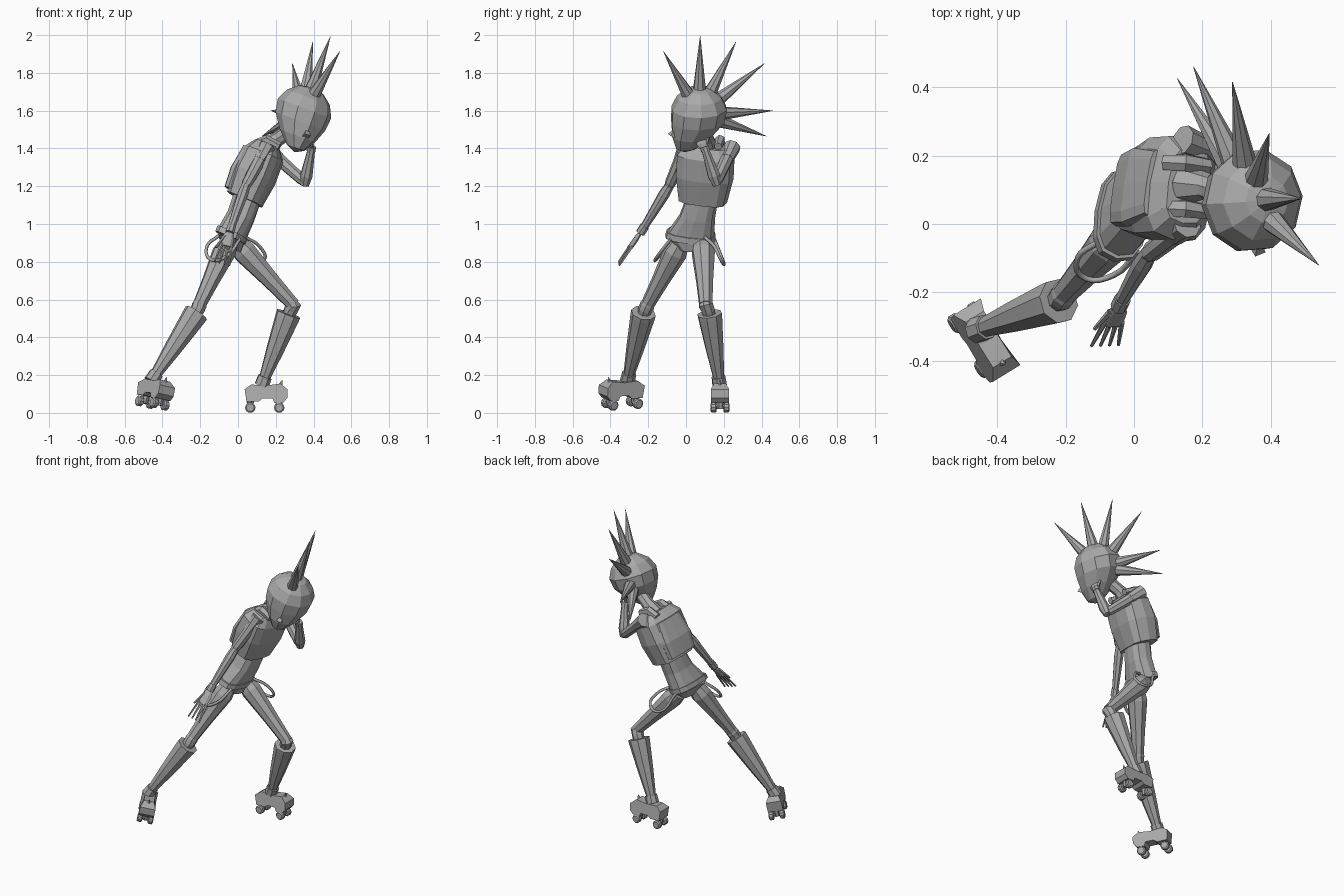
import bpy, bmesh, math
from mathutils import Vector, Matrix

if "Cube" in bpy.data.objects:
    bpy.data.objects.remove(bpy.data.objects["Cube"])

grey = bpy.data.materials.new("plain_grey")
grey.use_nodes = True
grey.diffuse_color = (0.4, 0.4, 0.4, 1)
grey.node_tree.nodes["Principled BSDF"].inputs["Base Color"].default_value = grey.diffuse_color


def finish(name, bm):
    bmesh.ops.recalc_face_normals(bm, faces=bm.faces)
    mesh = bpy.data.meshes.new(name)
    bm.to_mesh(mesh)
    bm.free()
    mesh.materials.append(grey)
    obj = bpy.data.objects.new(name, mesh)
    bpy.context.collection.objects.link(obj)
    return obj


def skin(name, rings):
    """Bridge a list of equal point rings and cap both ends."""
    bm = bmesh.new()
    rows = [[bm.verts.new(p) for p in ring] for ring in rings]
    n = len(rows[0])
    for a, b in zip(rows, rows[1:]):
        for i in range(n):
            j = (i + 1) % n
            bm.faces.new((a[i], a[j], b[j], b[i]))
    bm.faces.new(rows[0])
    bm.faces.new(rows[-1])
    return finish(name, bm)


def body(name, stations, up, forward, square=0.6):
    """Stations are (centre, half depth, half width); rings lie across the up axis."""
    up = Vector(up).normalized()
    left = up.cross(Vector(forward)).normalized()
    ahead = left.cross(up)
    rings = []
    for centre, depth, width in stations:
        ring = []
        for k in range(12):
            a = math.tau * k / 12
            c, s = math.cos(a), math.sin(a)
            c, s = [math.copysign(abs(v) ** square, v) for v in (c, s)]
            ring.append(Vector(centre) + ahead * c * depth + left * s * width)
        rings.append(ring)
    return skin(name, rings)


def limb(name, points, radii, sides=8, flat=1.0, ref=(0.3, 1, 0.1)):
    """Tapered tube through the points; flat squeezes one cross axis."""
    pts = [Vector(p) for p in points]
    rings = []
    for i, p in enumerate(pts):
        t = (pts[min(i + 1, len(pts) - 1)] - pts[max(i - 1, 0)]).normalized()
        u = t.cross(Vector(ref)).normalized()
        v = t.cross(u)
        rings.append([p + u * math.cos(a) * radii[i] + v * math.sin(a) * radii[i] * flat
                      for a in (math.tau * k / sides for k in range(sides))])
    return skin(name, rings)


def strap(name, points):
    """Thin drooping strap as a smooth curve through the points."""
    curve = bpy.data.curves.new(name, "CURVE")
    curve.dimensions = "3D"
    curve.bevel_depth = 0.009
    curve.bevel_resolution = 1
    curve.resolution_u = 4
    spline = curve.splines.new("BEZIER")
    spline.bezier_points.add(len(points) - 1)
    for bp, p in zip(spline.bezier_points, points):
        bp.co = p
        bp.handle_left_type = bp.handle_right_type = "AUTO"
    curve.materials.append(grey)
    bpy.context.collection.objects.link(bpy.data.objects.new(name, curve))


# Torso: cropped jacket, waist, belt and pelvis
LEAN, AHEAD = (0.39, 0.06, 0.92), (0.97, -0.2, -0.4)
body("jacket", [((0.035, 0.09, 1.13), 0.095, 0.13), ((0.09, 0.1, 1.26), 0.11, 0.155),
                ((0.14, 0.105, 1.37), 0.1, 0.155), ((0.16, 0.11, 1.42), 0.065, 0.11)], LEAN, AHEAD)
body("back_panel", [((-0.035, 0.1, 1.18), 0.03, 0.11), ((0.0, 0.11, 1.28), 0.032, 0.12),
                    ((0.06, 0.12, 1.4), 0.025, 0.1)], LEAN, AHEAD)
body("waist", [((-0.03, 0.028, 0.95), 0.075, 0.125), ((0.015, 0.06, 1.04), 0.073, 0.095),
               ((0.045, 0.085, 1.13), 0.075, 0.085)], LEAN, AHEAD, 0.75)
body("belt", [((-0.04, 0.022, 0.925), 0.083, 0.135), ((-0.03, 0.028, 0.955), 0.082, 0.132)],
     LEAN, AHEAD, 0.75)
body("pelvis", [((-0.025, 0.03, 0.86), 0.04, 0.06), ((-0.035, 0.025, 0.93), 0.075, 0.125)],
     (0.2, 0.0, 1), AHEAD, 0.8)
limb("neck", [(0.15, 0.115, 1.4), (0.21, 0.11, 1.45), (0.3, 0.085, 1.51)], [0.06, 0.04, 0.04])
for side, y in (("left", 0.18), ("right", 0.045)):
    limb(side + "_collar", [(0.09, y, 1.42), (0.15, y, 1.445), (0.22, y - 0.01, 1.41)],
         [0.025, 0.028, 0.022], 6)

# Head, tapering to the chin, in its own tilted frame
centre = Vector((0.34, 0.07, 1.58))
up = Vector((0.35, 0, 0.94)).normalized()
left = Vector((0.86, 0.38, -0.32)).normalized()
back = up.cross(left).normalized()
frame = Matrix((left, back, up)).transposed().to_4x4()
frame.translation = centre
bm = bmesh.new()
bmesh.ops.create_uvsphere(bm, u_segments=10, v_segments=7, radius=0.155)
for v in bm.verts:
    drop = max(0, -v.co.z / 0.155)
    v.co.x *= 1 - 0.3 * drop
    v.co.y = v.co.y * (1 - 0.15 * drop) - 0.085 * drop ** 1.5
    v.co.z *= 1 + 0.3 * drop
bm.transform(frame)
finish("head", bm)
nose = [frame @ Vector(p) for p in ((0, -0.13, -0.06), (0, -0.158, -0.1))]
limb("nose", nose, [0.008, 0.024], 4)

# Fan of hair spikes along the middle of the head
tips = [(0.54, -0.12, 1.915), (0.49, 0.075, 1.995), (0.396, 0.265, 1.965),
        (0.288, 0.415, 1.85), (0.174, 0.46, 1.6), (0.127, 0.425, 1.465)]
for i, tip in enumerate(tips):
    tip = Vector(tip)
    root = centre + (tip - centre).normalized() * 0.125
    limb("hair_spike_%d" % (i + 1), [root, tip], [0.037, 0.001])


# Arms: sleeve, flared cuff, forearm, hand
def arm(side, shoulder, elbow, wrist, tip, across, radius):
    s, e, w, t, a = [Vector(p) for p in (shoulder, elbow, wrist, tip, across)]
    limb(side + "_shoulder", [s - (e - s) * 0.15, s + (e - s) * 0.25], [0.045, 0.036])
    limb(side + "_upper_arm", [s, s.lerp(e, 0.9), e], [0.036, 0.03, 0.024])
    limb(side + "_forearm", [e.lerp(w, -0.08), e.lerp(w, 0.2), w], [0.024, radius, 0.02])
    limb(side + "_wrist_cuff", [w.lerp(e, 0.08), w.lerp(t, 0.1)], [0.025, 0.025])
    palm = w.lerp(t, 0.5)
    limb(side + "_palm", [w, w.lerp(t, 0.25), palm], [0.016, 0.032, 0.032], 6, 0.4, a)
    # The first direction across the palm matches the limb frame
    wide = (t - w).normalized().cross(a).normalized()
    for k in range(4):
        off = wide * (k - 1.5) * 0.017
        limb("%s_finger_%d" % (side, k + 1), [palm + off - (t - w) * 0.05, t + off * 1.6],
             [0.009, 0.005], 5)
    limb(side + "_thumb", [w.lerp(t, 0.2) + wide * 0.02, w.lerp(t, 0.6) + wide * 0.05],
         [0.01, 0.006], 5)


arm("right", (0.14, -0.01, 1.385), (0.04, -0.09, 1.2), (-0.04, -0.23, 0.97),
    (-0.085, -0.355, 0.79), (0.2, -0.8, 0.6), 0.03)
arm("left", (0.17, 0.235, 1.385), (0.355, 0.16, 1.22), (0.39, 0.1, 1.4),
    (0.375, 0.06, 1.49), (1, 0.3, 0), 0.034)


# Legs: thigh, round knee, flared boot shaft, ankle cuff
def leg(side, hip, knee, boot, ankle):
    h, k, b, a = [Vector(p) for p in (hip, knee, boot, ankle)]
    limb(side + "_thigh", [h, h.lerp(k, 0.15), h.lerp(k, 0.6), k], [0.05, 0.064, 0.047, 0.036])
    limb(side + "_knee", [k.lerp(h, 0.06), k, k.lerp(b, 0.6), b.lerp(a, 0.1)],
         [0.034, 0.04, 0.038, 0.03])
    limb(side + "_boot_shaft", [b, b.lerp(a, 0.06), b.lerp(a, 0.55), a],
         [0.067, 0.066, 0.048, 0.028])
    limb(side + "_ankle_cuff", [a.lerp(b, 0.06), a.lerp(b, -0.07)], [0.038, 0.04])


leg("right", (-0.05, -0.03, 0.9), (-0.205, -0.205, 0.57), (-0.22, -0.225, 0.53),
    (-0.445, -0.305, 0.19))
leg("left", (-0.01, 0.09, 0.9), (0.295, 0.105, 0.57), (0.268, 0.125, 0.525),
    (0.135, 0.175, 0.17))


# Quad roller skates
PROFILE = [(-.095, .125), (-.085, .06), (-.02, .06), (0, .077), (.053, .077), (.063, .052),
           (.11, .055), (.132, .08), (.132, .125), (.095, .155), (.02, .145), (-.06, .15)]


def skate(side, origin, forward, up):
    up = Vector(up).normalized()
    wide = up.cross(Vector(forward)).normalized()
    ahead = wide.cross(up)
    place = lambda x, y, z: Vector(origin) + ahead * x + wide * y + up * z
    rings = [[place(x, s * (0.032 if z > 0.13 else 0.048), z) for x, z in PROFILE]
             for s in (-1, 1)]
    skin(side + "_skate_boot", rings)
    limb(side + "_toe_spike", [place(.095, 0, .145), place(.105, 0, .175)], [.012, .001], 5)
    for end, x in (("front", .088), ("rear", -.065)):
        name = "%s_%s_" % (side, end)
        limb(name + "truck", [place(x, 0, .07), place(x, 0, .02)], [.022, .014], 6)
        limb(name + "axle", [place(x, -.035, .028), place(x, .035, .028)], [.009, .009], 6,
             ref=up)
        for label, y in (("inner", -.034), ("outer", .034)):
            limb(name + label + "_wheel",
                 [place(x, y + d, .028) for d in (-.016, -.01, .01, .016)],
                 [.021, .028, .028, .021], 10, ref=up)


skate("left", (0.13, 0.18, 0), (1, 0, 0), (0, 0, 1))
skate("right", (-0.465, -0.33, 0.025), (0.5, -0.85, -0.08), (0.2, 0.05, 0.97))

# Straps hanging from the belt round each thigh
strap("right_hanging_strap", [(-0.1, -0.05, 0.94), (-0.165, -0.1, 0.88), (-0.14, -0.16, 0.81),
                              (-0.06, -0.15, 0.83), (0.01, -0.08, 0.92)])
strap("left_hanging_strap", [(0.04, 0.1, 0.93), (0.115, 0.15, 0.88), (0.14, 0.185, 0.81),
                             (0.06, 0.2, 0.79), (-0.03, 0.15, 0.92)])
